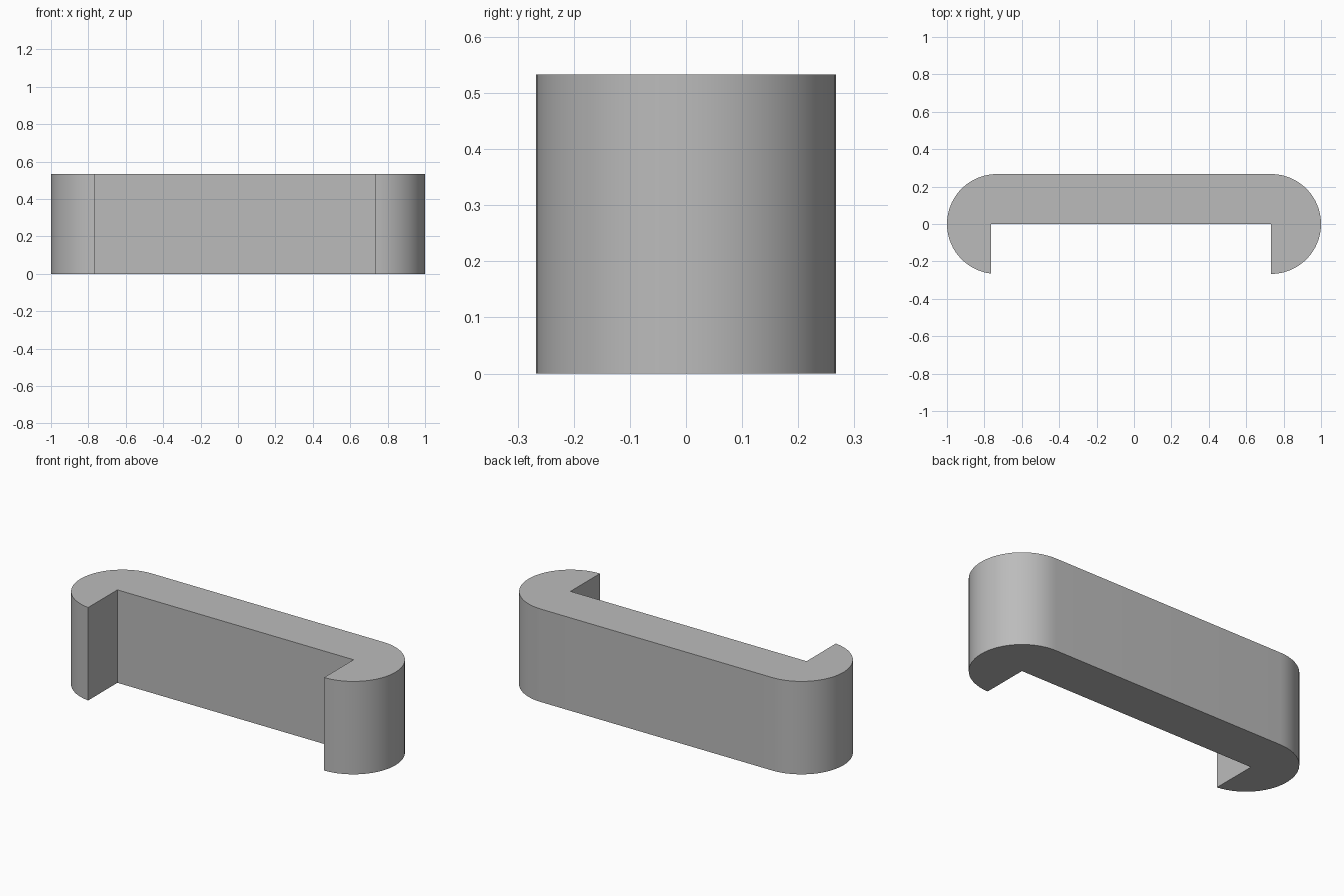
import bpy
import bmesh
from math import cos, sin, pi, asin, radians

if "Cube" in bpy.data.objects:
    bpy.data.objects.remove(bpy.data.objects["Cube"], do_unlink=True)

RADIUS = 0.267
CENTRE = 1 - RADIUS
HEIGHT = 0.533
LEFT_LIP = 0.733      # inner face of the lip on +x
RIGHT_LIP = -0.765    # inner face of the lip on -x
STEPS = 32

# Plain grey
grey = bpy.data.materials.new("plain grey")
grey.use_nodes = True
colour = (0.5, 0.5, 0.5, 1)
grey.diffuse_color = colour
grey.node_tree.nodes["Principled BSDF"].inputs["Base Color"].default_value = colour


def arc(cx, start, end):
    """Points along a rounded end."""
    angles = [start + (end - start) * i / STEPS for i in range(STEPS + 1)]
    return [(cx + RADIUS * cos(a), RADIUS * sin(a)) for a in angles]


# Plan outline: rounded end, back, rounded end, then the open recess
trim = asin((-CENTRE - RIGHT_LIP) / RADIUS)
outline = arc(CENTRE, -pi / 2, pi / 2)
outline += arc(-CENTRE, pi / 2, 3 * pi / 2 - trim)
outline += [(RIGHT_LIP, 0), (LEFT_LIP, 0)]

# Extrude the outline upward
bm = bmesh.new()
base = bm.faces.new([bm.verts.new((x, y, 0)) for x, y in outline])
top = bmesh.ops.extrude_face_region(bm, geom=[base], use_keep_orig=True)["geom"]
bmesh.ops.translate(bm, vec=(0, 0, HEIGHT),
                    verts=[v for v in top if isinstance(v, bmesh.types.BMVert)])
bmesh.ops.recalc_face_normals(bm, faces=bm.faces)
mesh = bpy.data.meshes.new("bracket_body")
bm.to_mesh(mesh)
bm.free()
mesh.materials.append(grey)

body = bpy.data.objects.new("bracket_body", mesh)
bpy.context.collection.objects.link(body)
bpy.ops.object.select_all(action="DESELECT")
body.select_set(True)
bpy.context.view_layer.objects.active = body
bpy.ops.object.shade_smooth_by_angle(angle=radians(30))
